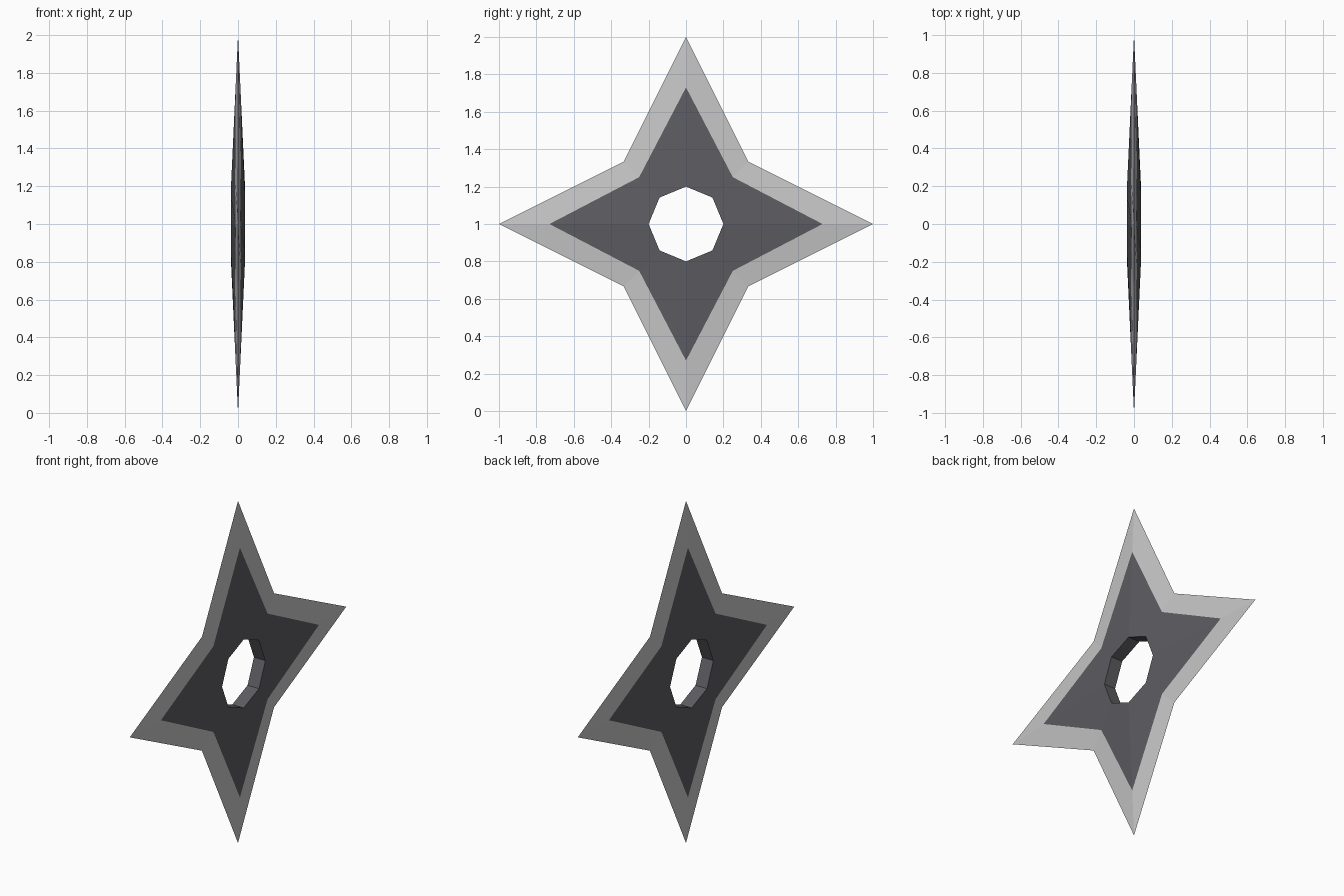
import bpy, bmesh, math

if "Cube" in bpy.data.objects:
    bpy.data.objects.remove(bpy.data.objects["Cube"])


def material(name, rgb):
    m = bpy.data.materials.new(name)
    m.diffuse_color = (*rgb, 1)
    m.use_nodes = True
    m.node_tree.nodes["Principled BSDF"].inputs["Base Color"].default_value = m.diffuse_color
    return m


# Closed cross-section rings: (radius at points, radius at notches, x at points, x at notches)
T = 0.037
RINGS = [
    (0.20, 0.20, -T, -T),             # hole edge, left side
    (0.73, 0.354, -0.0125, -0.016),   # border of dark face
    (1.00, 0.471, 0.0, 0.0),          # sharp outline
    (0.73, 0.354, 0.0125, 0.016),
    (0.20, 0.20, T, T),               # hole edge, right side
]

bm = bmesh.new()
loops = []
for r_tip, r_notch, x_tip, x_notch in RINGS:
    loop = []
    for i in range(8):
        a = i * math.pi / 4
        r, x = (r_notch, x_notch) if i % 2 else (r_tip, x_tip)
        loop.append(bm.verts.new((x, r * math.cos(a), 1 + r * math.sin(a))))
    loops.append(loop)

# Bridge the rings; the last strip is the wall of the octagonal hole
for k in range(5):
    a, b = loops[k], loops[(k + 1) % 5]
    for i in range(8):
        j = (i + 1) % 8
        f = bm.faces.new((a[i], a[j], b[j], b[i]))
        f.material_index = 1 if k in (1, 2) else 0   # bright ground edge
bmesh.ops.recalc_face_normals(bm, faces=bm.faces)

mesh = bpy.data.meshes.new("throwing_star")
bm.to_mesh(mesh)
bm.free()
mesh.materials.append(material("dark steel", (0.11, 0.108, 0.12)))
mesh.materials.append(material("bright edge steel", (0.57, 0.57, 0.57)))
star = bpy.data.objects.new("throwing_star", mesh)
bpy.context.collection.objects.link(star)
